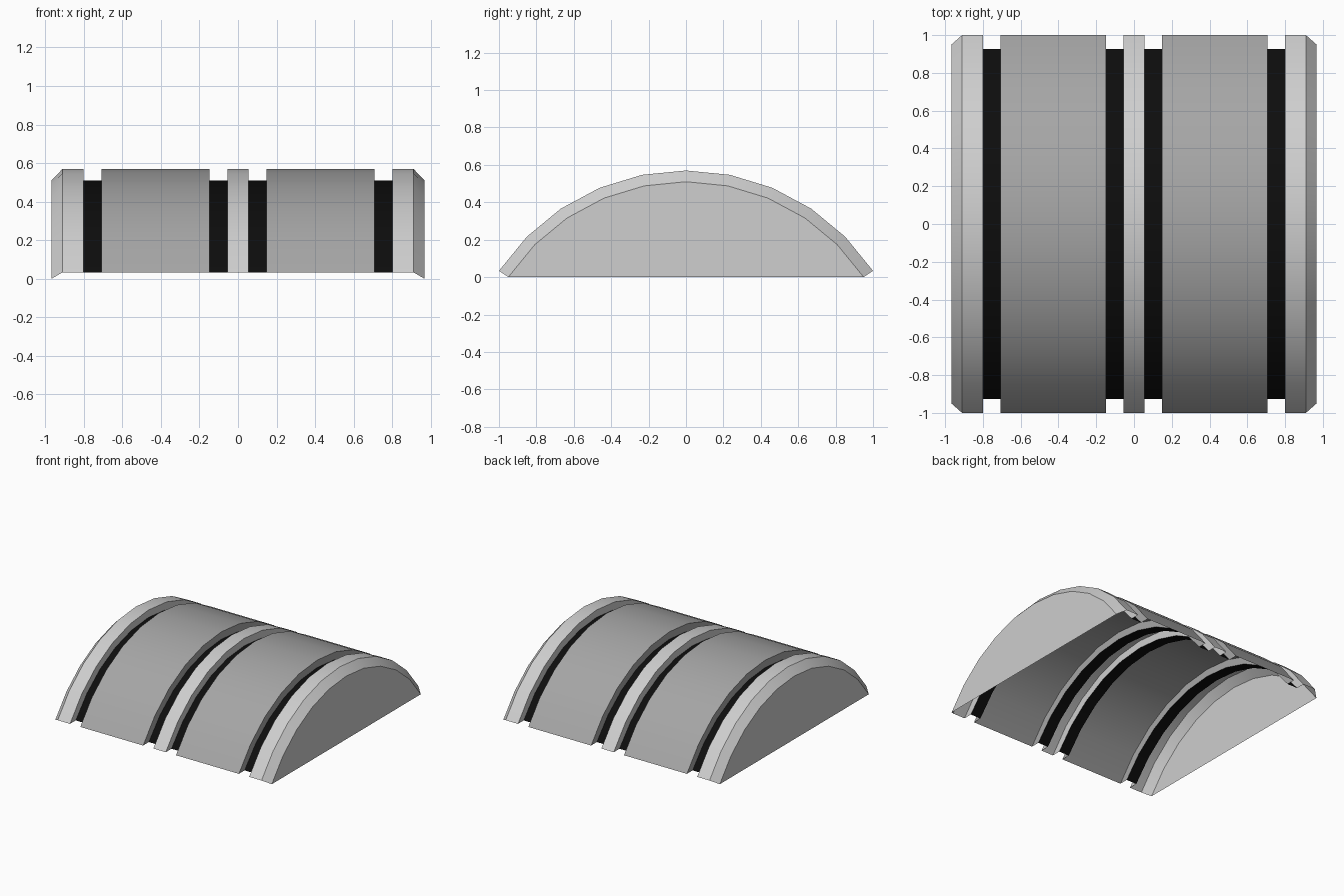
import bpy
import bmesh
from math import asin, sin, cos, acos

cube = bpy.data.objects.get("Cube")
if cube:
    bpy.data.objects.remove(cube, do_unlink=True)

RADIUS = 1.2          # outer arc
DEPTH = 0.06          # groove and chamfer depth
CENTRE_Z = -0.63
SEGMENTS = 10
HALF = asin(1 / RADIUS)
RIM_Z = RADIUS * cos(HALF)                 # lower rim, relative to arc centre
INNER = RADIUS - DEPTH
FLOOR_HALF = acos(RIM_Z / INNER)           # groove floor stops level with the rim


def material(name, value):
    mat = bpy.data.materials.new(name)
    mat.use_nodes = True
    colour = (value, value, value, 1)
    mat.diffuse_color = colour
    mat.node_tree.nodes["Principled BSDF"].inputs["Base Color"].default_value = colour
    return mat


LIGHT = material("light grey", 0.62)
MID = material("mid grey", 0.38)
BLACK = material("black", 0.004)

# Arc kinds: radius and half angle
ARCS = {
    "outer": (RADIUS, HALF),
    "floor": (INNER, FLOOR_HALF),
    "cap": (INNER, HALF),
}


def shell(name, sections, mat, cap_side=0):
    """Loft arcs along x; sections are (x, arc kind) in order of rising x."""
    bm = bmesh.new()
    rings = []
    for x, kind in sections:
        radius, half = ARCS[kind]
        angles = [half * (2 * i / SEGMENTS - 1) for i in range(SEGMENTS + 1)]
        rings.append([bm.verts.new((x, radius * sin(a), CENTRE_Z + radius * cos(a)))
                      for a in angles])
    for a, b in zip(rings, rings[1:]):
        for i in range(SEGMENTS):
            bm.faces.new((a[i], b[i], b[i + 1], a[i + 1]))
    # Flat end plate
    if cap_side > 0:
        bm.faces.new(rings[-1][::-1])
    elif cap_side < 0:
        bm.faces.new(rings[0])
    mesh = bpy.data.meshes.new(name)
    bm.to_mesh(mesh)
    bm.free()
    mesh.materials.append(mat)
    obj = bpy.data.objects.new(name, mesh)
    bpy.context.collection.objects.link(obj)
    bpy.ops.object.select_all(action="DESELECT")
    obj.select_set(True)
    bpy.context.view_layer.objects.active = obj
    bpy.ops.object.shade_smooth_by_angle(angle=0.5)
    return obj


RIB, PANEL_IN, PANEL_OUT, BAND, CHAMFER, END = 0.055, 0.147, 0.708, 0.8, 0.91, 0.967

# Narrow rib across the middle
shell("centre_rib", [(-RIB, "floor"), (-RIB, "outer"), (RIB, "outer"), (RIB, "floor")], LIGHT)

# Matching parts on each side
for side, label in ((1, "left"), (-1, "right")):
    def part(name, sections, mat, cap=0):
        placed = [(side * x, kind) for x, kind in sections][::side]
        shell(f"{label}_{name}", placed, mat, cap)

    part("panel", [(PANEL_IN, "floor"), (PANEL_IN, "outer"),
                   (PANEL_OUT, "outer"), (PANEL_OUT, "floor")], MID)
    part("end_band", [(BAND, "floor"), (BAND, "outer"),
                      (CHAMFER, "outer"), (END, "cap")], LIGHT, side)
    part("inner_groove", [(RIB, "floor"), (PANEL_IN, "floor")], BLACK)
    part("outer_groove", [(PANEL_OUT, "floor"), (BAND, "floor")], BLACK)
